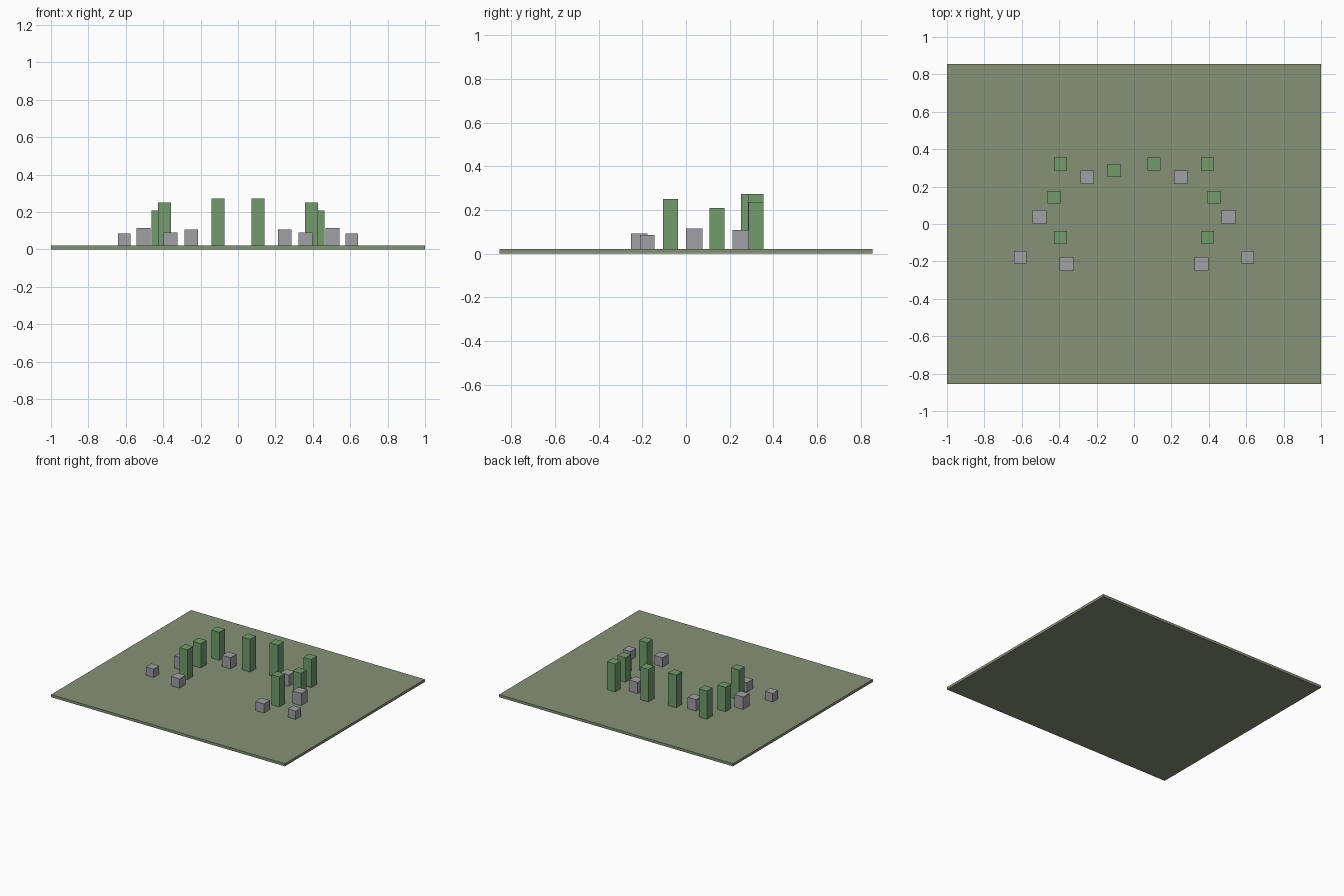
import bpy

if "Cube" in bpy.data.objects:
    bpy.data.objects.remove(bpy.data.objects["Cube"])

PLATE_TOP = 0.02


def make_material(name, rgb):
    mat = bpy.data.materials.new(name)
    mat.diffuse_color = (*rgb, 1)
    mat.use_nodes = True
    mat.node_tree.nodes["Principled BSDF"].inputs["Base Color"].default_value = mat.diffuse_color
    return mat


def box(name, x, y, width, depth, bottom, top, mat):
    bpy.ops.mesh.primitive_cube_add(size=1, location=(x, y, (bottom + top) / 2))
    obj = bpy.context.object
    obj.name = name
    obj.scale = (width, depth, top - bottom)
    bpy.ops.object.transform_apply(location=False, rotation=False, scale=True)
    obj.data.materials.append(mat)
    return obj


def pair(name, x, y, width, top, mat, y_left=None):
    # mirrored left and right blocks standing on the base
    box(name + "_right", x, y, width, width, PLATE_TOP, top, mat)
    y_left = y if y_left is None else y_left
    box(name + "_left", -x, y_left, width, width, PLATE_TOP, top, mat)


ground_mat = make_material("olive_ground", (0.24, 0.285, 0.18))
green_mat = make_material("green_column", (0.17, 0.33, 0.155))
stone_mat = make_material("grey_stone", (0.35, 0.35, 0.38))

# base plate
box("base_plate", 0, 0, 2.0, 1.71, 0, PLATE_TOP, ground_mat)

# tall green columns: x, y, top (the back pair is slightly staggered)
pair("column_back", 0.107, 0.32, 0.07, 0.272, green_mat, y_left=0.286)
for i, (x, y, top) in enumerate([(0.393, 0.32, 0.237),
                                 (0.428, 0.143, 0.208),
                                 (0.393, -0.071, 0.251)]):
    pair(f"column_{i + 1}", x, y, 0.069, top, green_mat)

# low grey stones: x, y, width, top
for i, (x, y, w, top) in enumerate([(0.25, 0.25, 0.072, 0.107),
                                    (0.504, 0.037, 0.075, 0.115),
                                    (0.607, -0.177, 0.067, 0.085),
                                    (0.361, -0.214, 0.074, 0.091)]):
    pair(f"stone_{i + 1}", x, y, w, top, stone_mat)
